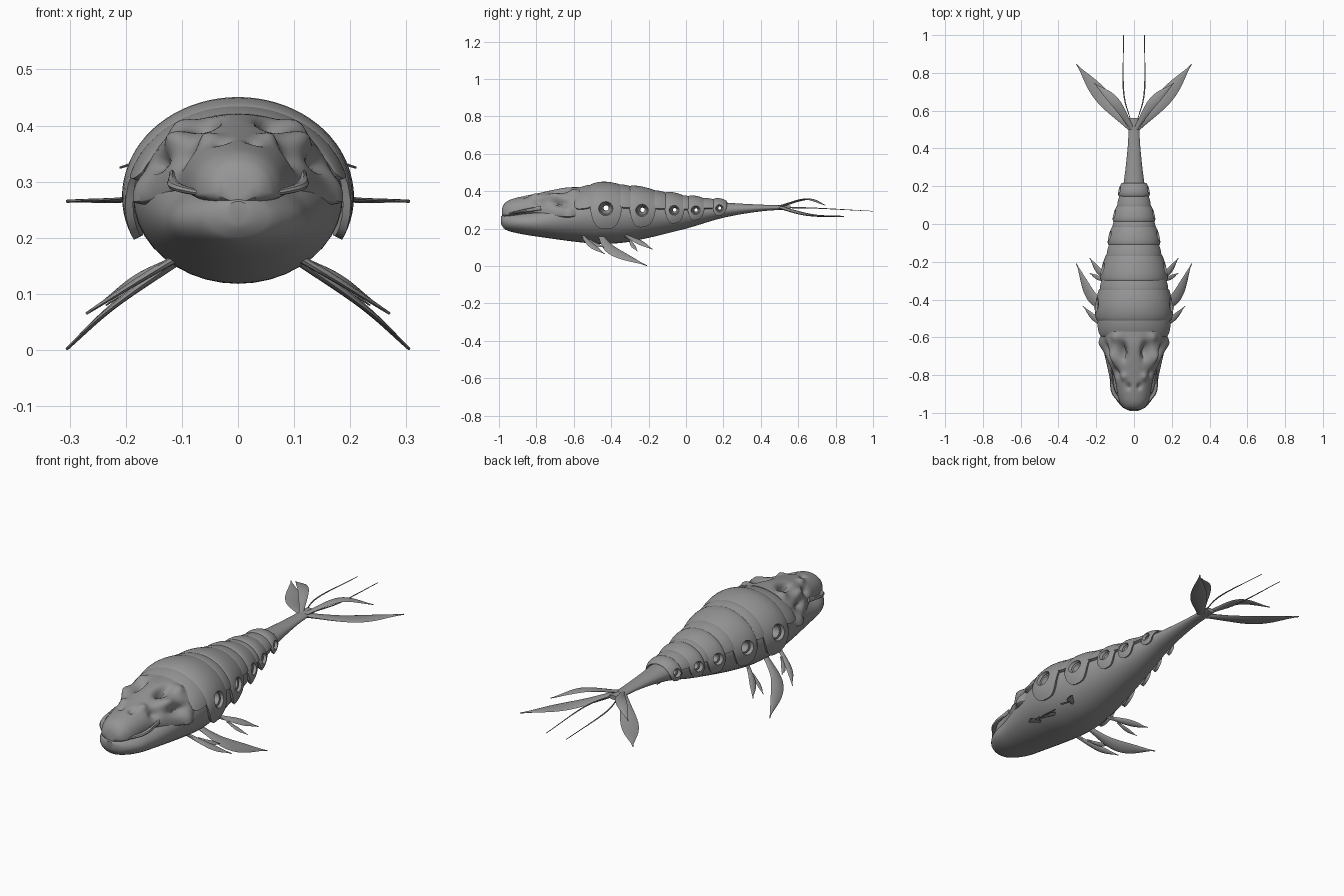
import bpy, bmesh
from math import sin, cos, pi, radians, degrees, exp
from mathutils import Vector

cube = bpy.data.objects.get("Cube")
if cube:
    bpy.data.objects.remove(cube, do_unlink=True)

grey = bpy.data.materials.new("stone grey")
grey.use_nodes = True
GREY = (0.3, 0.3, 0.3, 1)
grey.diffuse_color = GREY
grey.node_tree.nodes["Principled BSDF"].inputs["Base Color"].default_value = GREY


def sample(rows, key, t):
    """Smooth interpolation of a table of rows along increasing keys."""
    n = len(key)
    i = max(j for j in range(n - 1) if j == 0 or key[j] <= t)

    def slope(j, c):
        a, b = max(j - 1, 0), min(j + 1, n - 1)
        return (rows[b][c] - rows[a][c]) / (key[b] - key[a])
    h = key[i + 1] - key[i]
    u = (t - key[i]) / h
    out = []
    for c in range(len(rows[0])):
        p, q = rows[i][c], rows[i + 1][c]
        m, k = slope(i, c) * h, slope(i + 1, c) * h
        s = u * u * (3 - 2 * u)
        out.append(p + (q - p) * s + m * u * (1 - u) ** 2 - k * u * u * (1 - u))
    return out


def loft(name, rings, closed=True):
    """Skin a row of rings, or of open strips when not closed."""
    bm = bmesh.new()
    grid = [[bm.verts.new(p) for p in ring] for ring in rings]
    n = len(rings[0])
    for a, b in zip(grid, grid[1:]):
        for j in range(n if closed else n - 1):
            k = (j + 1) % n
            bm.faces.new((a[j], a[k], b[k], b[j]))
    if closed:
        bm.faces.new(grid[0])
        bm.faces.new(grid[-1])
    bmesh.ops.recalc_face_normals(bm, faces=bm.faces)
    mesh = bpy.data.meshes.new(name)
    bm.to_mesh(mesh)
    bm.free()
    mesh.materials.append(grey)
    ob = bpy.data.objects.new(name, mesh)
    bpy.context.collection.objects.link(ob)
    return ob


def blade(name, side, normal, thick, width, root, bend, tip):
    """Flat fin that swells past its middle and ends in a point."""
    steps = 18
    path = [Vector(sample((root, bend, tip), range(3), 2 * i / steps))
            for i in range(steps + 1)]
    rings = []
    for i, p in enumerate(path):
        u = i / steps
        tangent = path[min(i + 1, steps)] - path[max(i - 1, 0)]
        across = tangent.cross(Vector(normal)).normalized()
        up = across.cross(tangent).normalized()
        half = max(width * (.4 + .6 * sin(pi * u ** 1.4)) * (1 - u ** 4), .002)
        ring = []
        for j in range(8):
            a = j * pi / 4
            v = p + across * cos(a) * half + up * sin(a) * thick * (1 - .7 * u)
            ring.append((v.x * side, v.y, v.z))
        rings.append(ring)
    return loft(name, rings)


# Body profile: y, half width, top, bottom
BODY = [(-.99, .02, .265, .225), (-.97, .062, .276, .197), (-.9, .11, .29, .175),
        (-.8, .132, .31, .158), (-.57, .18, .405, .127), (-.45, .186, .43, .118),
        (-.3, .165, .415, .13), (0, .1, .362, .2), (.2, .058, .34, .258),
        (.4, .034, .328, .292), (.56, .026, .323, .303)]
BODY_Y = [row[0] for row in BODY]


def skin(y, a, d=0):
    """Point on the body at length y and angle a from the top, raised by d."""
    _, w, top, bottom = sample(BODY, BODY_Y, y)
    return ((w + d) * sin(a), y,
            (top + bottom) / 2 + ((top - bottom) / 2 + d) * cos(a))


ys = [-.99 + 1.55 * (i / 70) ** 1.3 for i in range(71)]
body = loft("body", [[skin(y, j * pi / 20) for j in range(40)] for y in ys])


def plate(name, start, end, reach, rise):
    """Curved armour plate whose sides hang down as rounded lobes."""
    rings = []
    for i in range(15):
        u = (1 - cos(pi * i / 14)) / 2
        round_end = (1 - abs(2 * u - 1) ** 3) ** .5
        limit = radians(68 + (reach - 68) * round_end)
        lift = .003 + rise * sin(pi * u) ** .5 * (1 - .4 * u)
        rings.append([skin(start + (end - start) * u, limit * (j / 24 - 1), lift)
                      for j in range(49)])
    ob = loft(name, rings, False)
    solid = ob.modifiers.new("thickness", "SOLIDIFY")
    solid.thickness = .014
    solid.offset = 0
    return ob


def funnel(y, z, r):
    """Cutter for a hole that narrows inward from both flanks."""
    w = sample(BODY, BODY_Y, y)[1]
    ends = [(-w - .03, 1.3), (-w * .75, .4), (w * .75, .4), (w + .03, 1.3)]
    ob = loft("hole_cutter", [[(x, y + r * k * cos(j * pi / 8), z + r * k * sin(j * pi / 8))
                               for j in range(16)] for x, k in ends])
    ob.hide_render = True
    return ob


# Lobed plates with holes, and plain collars tucked between them
carved = [body]
cutters = []
previous = -.58
for n, (start, end) in enumerate([(-.51, -.345), (-.3, -.165), (-.11, -.012),
                                  (.012, .095), (.148, .212)], 1):
    lobe = plate(f"lobed_plate_{n}", start, end, 116, .013)
    collar = plate(f"collar_plate_{n}", previous - .01, start + .01, 76, .006)
    cutter = funnel((start + end) / 2, .3 + .01 * (n in (1, 5)), .01 + (end - start) * .15)
    for ob in (body, lobe):
        cut = ob.modifiers.new("hole", "BOOLEAN")
        cut.operation = "DIFFERENCE"
        cut.solver = "EXACT"
        cut.object = cutter
    carved += [lobe, collar]
    cutters.append(cutter)
    previous = end
for ob in carved:
    bpy.context.view_layer.objects.active = ob
    for modifier in list(ob.modifiers):
        bpy.ops.object.modifier_apply(modifier=modifier.name)
for cutter in cutters:
    bpy.data.objects.remove(cutter, do_unlink=True)

# Skull profile: y, half width, top, base
SKULL = [(-.985, .035, .305, .285), (-.97, .058, .335, .28), (-.93, .08, .358, .28),
         (-.8, .107, .387, .29), (-.65, .168, .418, .265), (-.57, .172, .422, .27)]
SKULL_Y = [row[0] for row in SKULL]
# Ridges and hollows: angle, y, angle spread, y spread, height
EYE_SOCKET = (23, -.67, 8, .042, -.05)
BROW = (47, -.71, 9, .04, .022)
NOSTRIL = (18, -.86, 8, .015, -.016)
MUZZLE = (30, -.81, 10, .02, .014)
CHEEK = (88, -.63, 12, .035, .016)
TEMPLE_HOLLOW = (66, -.67, 8, .045, -.03)
MOUTH_NOTCH = (60, -.785, 14, .025, -.02)
REAR_KNOB = (35, -.6, 9, .025, .014)
SHAPES = (EYE_SOCKET, BROW, NOSTRIL, MUZZLE, CHEEK, TEMPLE_HOLLOW, MOUTH_NOTCH, REAR_KNOB)


def skull_point(y, a):
    _, w, top, base = sample(SKULL, SKULL_Y, y)
    d = sum(height * exp(-((degrees(abs(a)) - angle) / wide) ** 2 - ((y - at) / long) ** 2)
            for angle, at, wide, long, height in SHAPES)
    rise = (top - base) * max(cos(a), 0) ** .85 + .02 * min(cos(a), 0)
    return ((w + d) * sin(a), y, base + rise + d * cos(a))


loft("skull", [[skull_point(-.985 + .415 * i / 60, (j / 48 - 1) * pi) for j in range(96)]
               for i in range(61)])

# Fins, flukes, feelers and lips on both sides
LIMB = (.65, 0, .76)
UP = (0, 0, 1)
for side, label in ((1, "left_"), (-1, "right_")):
    blade(label + "front_fin", side, LIMB, .008, .019,
          (.1, -.56, .17), (.2, -.505, .11), (.27, -.435, .065))
    blade(label + "front_fin_barb", side, LIMB, .005, .013,
          (.15, -.52, .14), (.19, -.48, .115), (.21, -.44, .1))
    blade(label + "middle_fin", side, LIMB, .009, .036,
          (.1, -.46, .165), (.22, -.39, .08), (.305, -.21, .002))
    blade(label + "rear_fin", side, LIMB, .008, .02,
          (.1, -.33, .165), (.18, -.255, .13), (.235, -.18, .09))
    blade(label + "rear_fin_barb", side, LIMB, .005, .013,
          (.15, -.3, .14), (.19, -.285, .11), (.235, -.26, .08))
    blade(label + "lower_fluke", side, UP, .009, .044,
          (.008, .5, .313), (.16, .665, .272), (.305, .845, .265))
    blade(label + "upper_fluke", side, UP, .007, .028,
          (.008, .5, .318), (.1, .645, .357), (.21, .745, .325))
    blade(label + "tail_feeler", side, UP, .004, .004,
          (.015, .54, .313), (.055, .7, .309), (.055, 1, .293))
    blade(label + "jaw_lip", side, UP, .012, .013,
          (.118, -.775, .31), (.108, -.89, .29), (.03, -.982, .272))

# Smooth shading with crisp edges
for ob in bpy.context.scene.objects:
    ob.select_set(ob.type == "MESH")
bpy.context.view_layer.objects.active = body
bpy.ops.object.shade_smooth_by_angle(angle=radians(40))
